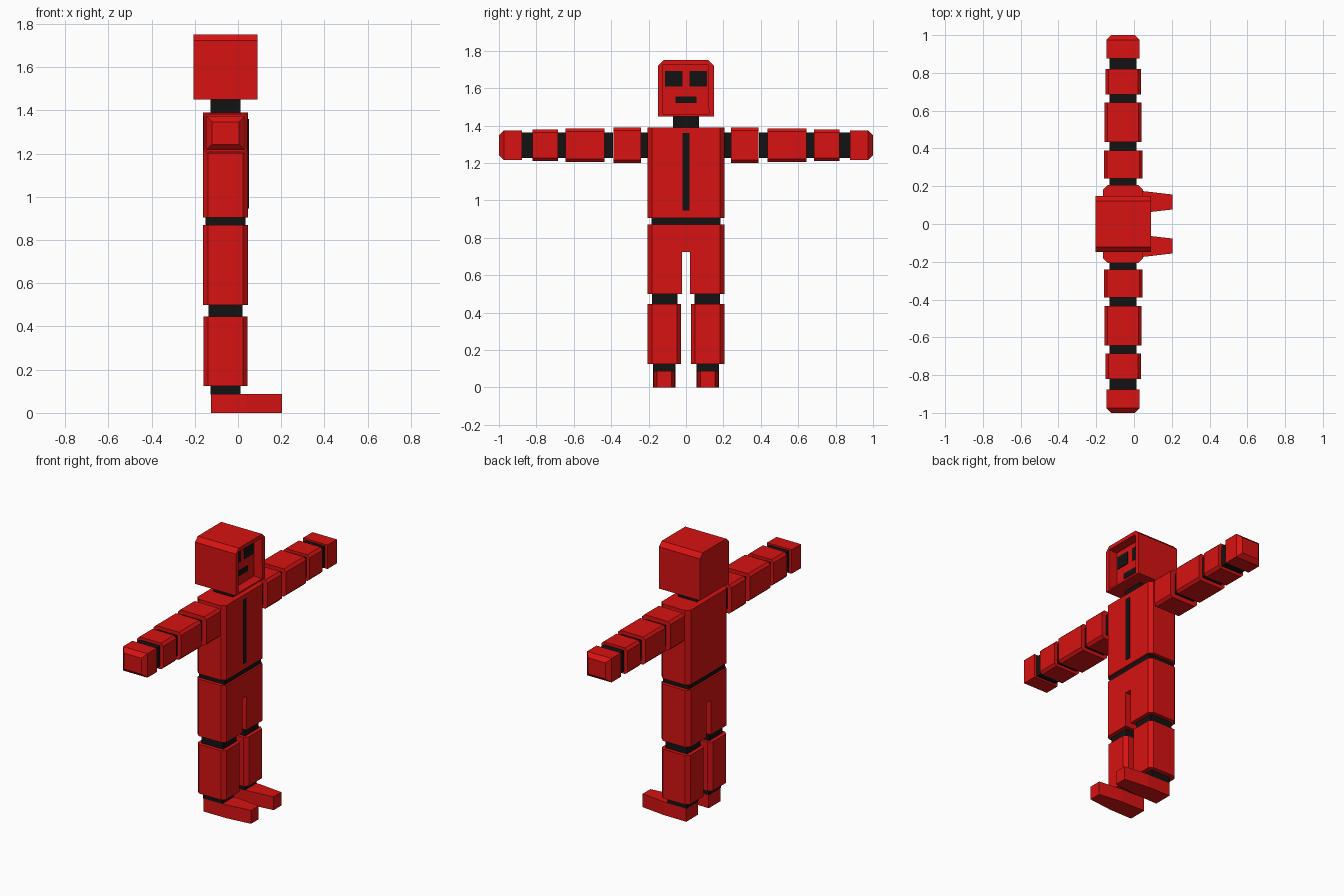
import bpy, bmesh
from mathutils import Vector

if "Cube" in bpy.data.objects:
    bpy.data.objects.remove(bpy.data.objects["Cube"])


def material(name, rgb):
    m = bpy.data.materials.new(name)
    m.diffuse_color = (*rgb, 1)
    m.use_nodes = True
    m.node_tree.nodes["Principled BSDF"].inputs["Base Color"].default_value = m.diffuse_color
    return m


RED = material("red", (0.68, 0.006, 0.006))
BLACK = material("black", (0.006, 0.006, 0.006))
CX = -0.058  # body centre line in x


def finish(name, bm, mat):
    bmesh.ops.recalc_face_normals(bm, faces=bm.faces[:])
    me = bpy.data.meshes.new(name)
    bm.to_mesh(me)
    bm.free()
    me.materials.append(mat)
    ob = bpy.data.objects.new(name, me)
    bpy.context.collection.objects.link(ob)
    return ob


def bevel(bm, width, rule):
    """Chamfer the edges for which rule(middle, direction) holds."""
    edges = []
    for e in bm.edges:
        a, b = e.verts[0].co, e.verts[1].co
        d = (b - a).normalized()
        if rule((a + b) / 2, Vector((abs(d.x), abs(d.y), abs(d.z)))):
            edges.append(e)
    bmesh.ops.bevel(bm, geom=edges, offset=width, segments=1, affect='EDGES')


def box_mesh(x, y, z):
    bm = bmesh.new()
    bmesh.ops.create_cube(bm, size=1)
    for v in bm.verts:
        v.co = [r[0] if c < 0 else r[1] for c, r in zip(v.co, (x, y, z))]
    return bm


def box(name, x, y, z, mat, width=0, rule=None):
    bm = box_mesh(x, y, z)
    if width:
        bevel(bm, width, rule)
    return finish(name, bm, mat)


def prism(points, axis, lo, hi):
    """Extrude a 2D outline along x (axis 0) or z (axis 2)."""
    bm = bmesh.new()
    co = (lambda p: (lo, *p)) if axis == 0 else (lambda p: (*p, lo))
    f = bm.faces.new([bm.verts.new(co(p)) for p in points])
    new = bmesh.ops.extrude_face_region(bm, geom=[f])["geom"]
    step = Vector((0, 0, 0))
    step[axis] = hi - lo
    bmesh.ops.translate(bm, vec=step, verts=[g for g in new if isinstance(g, bmesh.types.BMVert)])
    return bm


def centred(half):
    return (CX - half, CX + half)


def span(side, a, b):
    return tuple(sorted((side * a, side * b)))


def upright(m, d):
    return d.z > 0.9


# Head: chamfered top sides, face sunk into the front
bm = box_mesh((-0.205, 0.09), (-0.149, 0.149), (1.45, 1.75))
bevel(bm, 0.028, lambda m, d: d.x > 0.9 and m.z > 1.7)
bm.normal_update()
front = [f for f in bm.faces if f.normal.x > 0.9]
for f in front:
    new = bmesh.ops.extrude_face_region(bm, geom=[f])["geom"]
    verts = [g for g in new if isinstance(g, bmesh.types.BMVert)]
    bmesh.ops.delete(bm, geom=[f], context='FACES_ONLY')
    # shrink the outline to form the rim
    for v in verts:
        v.co.y *= 0.122 / abs(v.co.y) if v.co.z < 1.74 else 0.98
        v.co.z = 1.46 if v.co.z < 1.5 else 1.7255
    bmesh.ops.remove_doubles(bm, verts=verts, dist=0.02)
    panel = max((g for g in bm.faces if g.normal.x > 0.9 and
                 all(abs(v.co.y) < 0.13 for v in g.verts)), key=lambda g: g.calc_area())
    # push the panel back
    new = bmesh.ops.extrude_face_region(bm, geom=[panel])["geom"]
    bmesh.ops.delete(bm, geom=[panel], context='FACES_ONLY')
    bmesh.ops.translate(bm, vec=(-0.06, 0, 0),
                        verts=[g for g in new if isinstance(g, bmesh.types.BMVert)])
finish("head", bm, RED)

# Face details and chest stripe as thin plates
for side in (-1, 1):
    box("eye", (0.026, 0.034), span(side, 0.02, 0.113), (1.61, 1.692), BLACK)
box("mouth", (0.026, 0.034), (-0.055, 0.055), (1.52, 1.555), BLACK)
box("chest_stripe", (0.042, 0.05), (-0.018, 0.018), (0.945, 1.36), BLACK)

# Trunk
box("neck", centred(0.069), (-0.069, 0.069), (1.39, 1.45), BLACK)
box("torso", centred(0.105), (-0.207, 0.207), (0.905, 1.39), RED, 0.024, upright)
box("waist", centred(0.093), (-0.185, 0.185), (0.87, 0.905), BLACK)

# Hips and thighs: one arch-shaped block
arch = [(-0.207, 0.5), (-0.022, 0.5), (-0.022, 0.725), (0.022, 0.725),
        (0.022, 0.5), (0.207, 0.5), (0.207, 0.87), (-0.207, 0.87)]
bm = prism(arch, 0, CX - 0.105, CX + 0.105)
bevel(bm, 0.024, lambda m, d: d.z > 0.9 and abs(m.y) > 0.2)
finish("hips_and_thighs", bm, RED)

for side in (-1, 1):
    # Lower legs and feet
    box("knee", centred(0.078), span(side, 0.045, 0.182), (0.445, 0.5), BLACK)
    box("shin", centred(0.102), span(side, 0.026, 0.205), (0.125, 0.445), RED, 0.022, upright)
    box("ankle", centred(0.069), span(side, 0.055, 0.176), (0.085, 0.125), BLACK)
    foot = [(-0.125, 0.055), (0.04, 0.058), (0.203, 0.077),
            (0.203, 0.156), (0.04, 0.175), (-0.125, 0.176)]
    finish("foot", prism([(x, side * y) for x, y in foot], 2, 0, 0.087), RED)

    # Arms: inner black core with red sleeves
    for a, b in ((0.205, 0.24), (0.39, 0.435), (0.64, 0.685), (0.82, 0.877)):
        box("arm_joint", centred(0.071), span(side, a, b), (1.228, 1.362), BLACK)
    for name, a, b, hx, hz in (("shoulder", 0.24, 0.388, 0.102, 0.094),
                               ("upper_arm", 0.435, 0.643, 0.099, 0.09),
                               ("forearm", 0.685, 0.82, 0.094, 0.085)):
        box(name, centred(hx), span(side, a, b), (1.295 - hz, 1.295 + hz), RED,
            0.016, lambda m, d: d.y > 0.9)
    box("hand", centred(0.088), span(side, 0.877, 1.0), (1.217, 1.373), RED,
        0.026, lambda m, d: abs(m.y) > 0.98)
